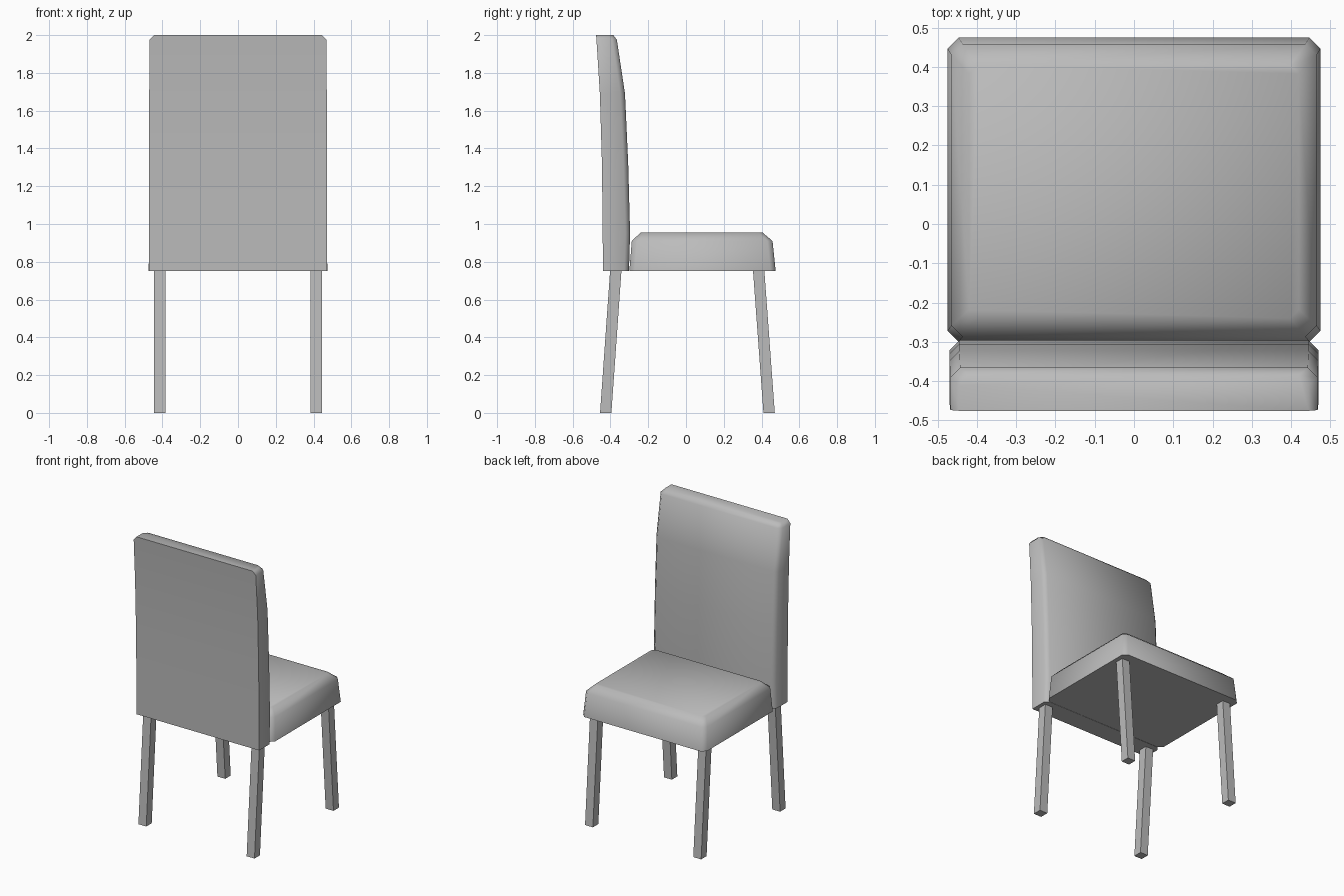
import bpy, bmesh, math

if "Cube" in bpy.data.objects:
    bpy.data.objects.remove(bpy.data.objects["Cube"])

grey = bpy.data.materials.new("warm_grey")
grey.diffuse_color = (0.5, 0.5, 0.5, 1)
grey.use_nodes = True
grey.node_tree.nodes["Principled BSDF"].inputs["Base Color"].default_value = grey.diffuse_color


def loft(name, rings, smooth=None):
    """Skin a stack of equal-length point rings and cap both ends."""
    bm = bmesh.new()
    loops = [[bm.verts.new(p) for p in ring] for ring in rings]
    n = len(loops[0])
    for a, b in zip(loops, loops[1:]):
        for i in range(n):
            j = (i + 1) % n
            bm.faces.new((a[i], a[j], b[j], b[i]))
    bm.faces.new(loops[0][::-1])
    bm.faces.new(loops[-1])
    bmesh.ops.recalc_face_normals(bm, faces=bm.faces)
    mesh = bpy.data.meshes.new(name)
    bm.to_mesh(mesh)
    bm.free()
    mesh.materials.append(grey)
    obj = bpy.data.objects.new(name, mesh)
    bpy.context.collection.objects.link(obj)
    if smooth:
        bpy.ops.object.select_all(action='DESELECT')
        obj.select_set(True)
        bpy.context.view_layer.objects.active = obj
        bpy.ops.object.shade_smooth_by_angle(angle=math.radians(smooth))
    return obj


def cushion_ring(w, y0, y1, z, c):
    """Rectangle with all four corners chamfered."""
    return [(-w + c, y0, z), (w - c, y0, z), (w, y0 + c, z), (w, y1 - c, z),
            (w - c, y1, z), (-w + c, y1, z), (-w, y1 - c, z), (-w, y0 + c, z)]


def back_ring(w, yb, yf, z, c=0.025):
    """Rectangle with only the seat-side corners chamfered."""
    return [(-w, yb, z), (w, yb, z), (w, yf - c, z),
            (w - c, yf, z), (-w + c, yf, z), (-w, yf - c, z)]


# Seat cushion: slightly tapered sides, bevelled top rim
loft("seat", [cushion_ring(0.475, -0.30, 0.475, 0.75, 0.028),
              cushion_ring(0.465, -0.287, 0.458, 0.91, 0.028),
              cushion_ring(0.42, -0.24, 0.405, 0.955, 0.022)], 60)

# Backrest: curved slab, leaning backwards and thinning to the top
loft("backrest", [back_ring(w, yb, yf, z) for w, yb, yf, z in (
    (0.47, -0.440, -0.302, 0.75),
    (0.47, -0.441, -0.296, 0.95),
    (0.47, -0.445, -0.306, 1.32),
    (0.47, -0.456, -0.323, 1.69),
    (0.468, -0.474, -0.366, 1.975),
    (0.445, -0.476, -0.385, 2.0))], 50)


# Four splayed legs
def leg_ring(side, y0, y1, z):
    return [(side * 0.385, y0, z), (side * 0.445, y0, z),
            (side * 0.445, y1, z), (side * 0.385, y1, z)]


for side, label in ((-1, "left"), (1, "right")):
    loft("rear_leg_" + label, [leg_ring(side, -0.455, -0.395, 0),
                               leg_ring(side, -0.402, -0.342, 0.75)])
    loft("front_leg_" + label, [leg_ring(side, 0.41, 0.47, 0),
                                leg_ring(side, 0.355, 0.415, 0.75)])
